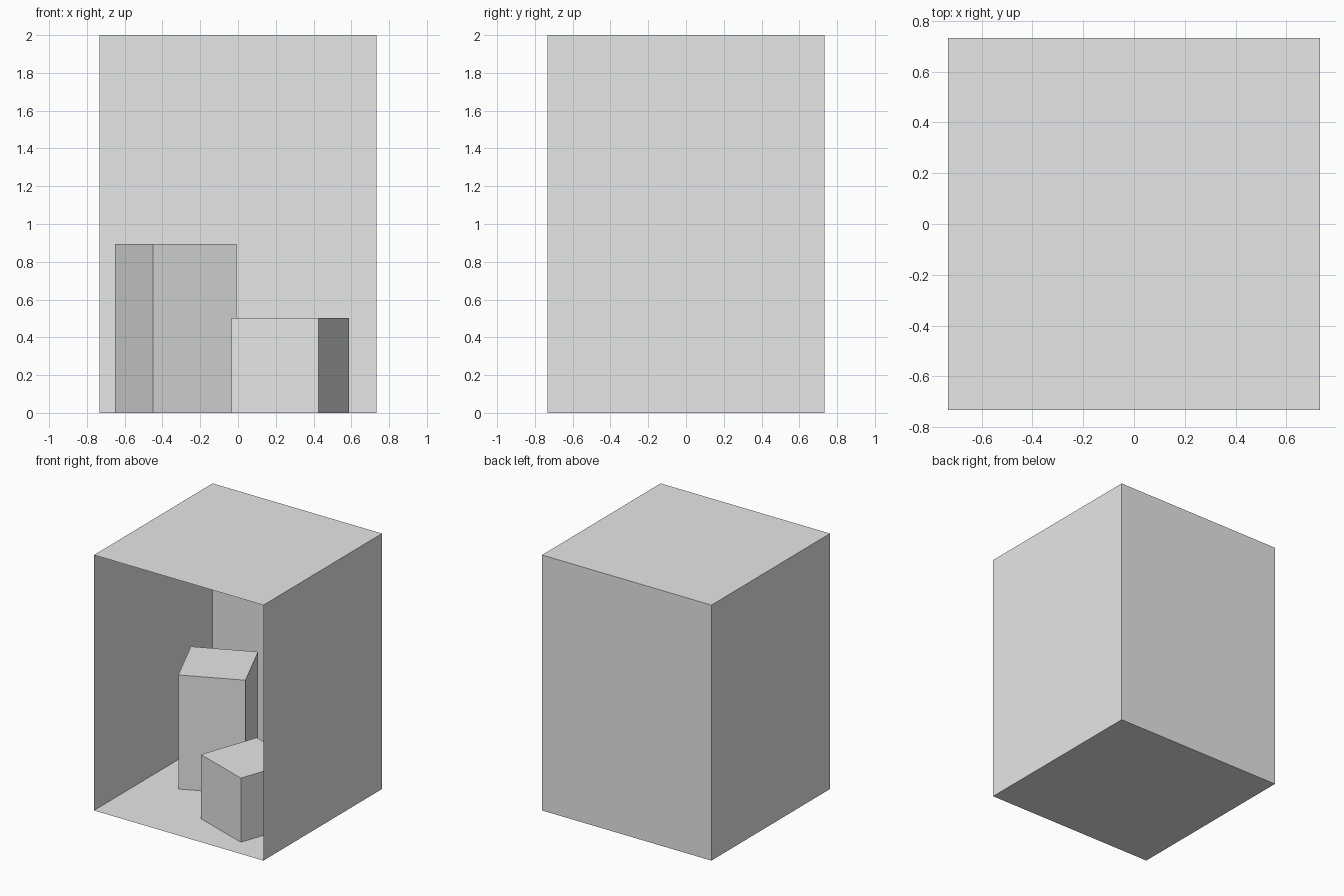
import bpy
import bmesh
from math import radians
from mathutils import Matrix

if "Cube" in bpy.data.objects:
    bpy.data.objects.remove(bpy.data.objects["Cube"], do_unlink=True)

# One plain grey for everything
grey = bpy.data.materials.new("plain_grey")
colour = (0.8, 0.8, 0.8, 1.0)
grey.diffuse_color = colour
grey.use_nodes = True
grey.node_tree.nodes["Principled BSDF"].inputs["Base Color"].default_value = colour


def block(name, size, location, angle, drop, inward=False):
    """Box standing on its location, without the faces that drop() selects."""
    bm = bmesh.new()
    bmesh.ops.create_cube(bm, size=1)
    bm.normal_update()
    bmesh.ops.delete(bm, geom=[f for f in bm.faces if drop(f.normal)], context="FACES")
    if inward:
        bmesh.ops.reverse_faces(bm, faces=bm.faces[:])
    fit = Matrix.Diagonal((*size, 1)) @ Matrix.Translation((0, 0, 0.5))
    bmesh.ops.transform(bm, matrix=fit, verts=bm.verts)
    mesh = bpy.data.meshes.new(name)
    bm.to_mesh(mesh)
    bm.free()
    mesh.materials.append(grey)
    obj = bpy.data.objects.new(name, mesh)
    obj.location = location
    obj.rotation_euler.z = radians(angle)
    bpy.context.collection.objects.link(obj)
    return obj


def is_front(normal):
    return normal.y < -0.5


def is_underside(normal):
    return normal.z < -0.5


# Thin-walled room, open at the front
block("room_shell", (1.467, 1.467, 2), (0, 0, 0), 0, is_front, inward=True)

# Two turned blocks standing on the floor
block("tall_block", (0.485, 0.485, 0.893), (-0.33, 0.226, 0), 24.4, is_underside)
block("short_block", (0.487, 0.487, 0.502), (0.277, -0.262, 0), -19.4, is_underside)
